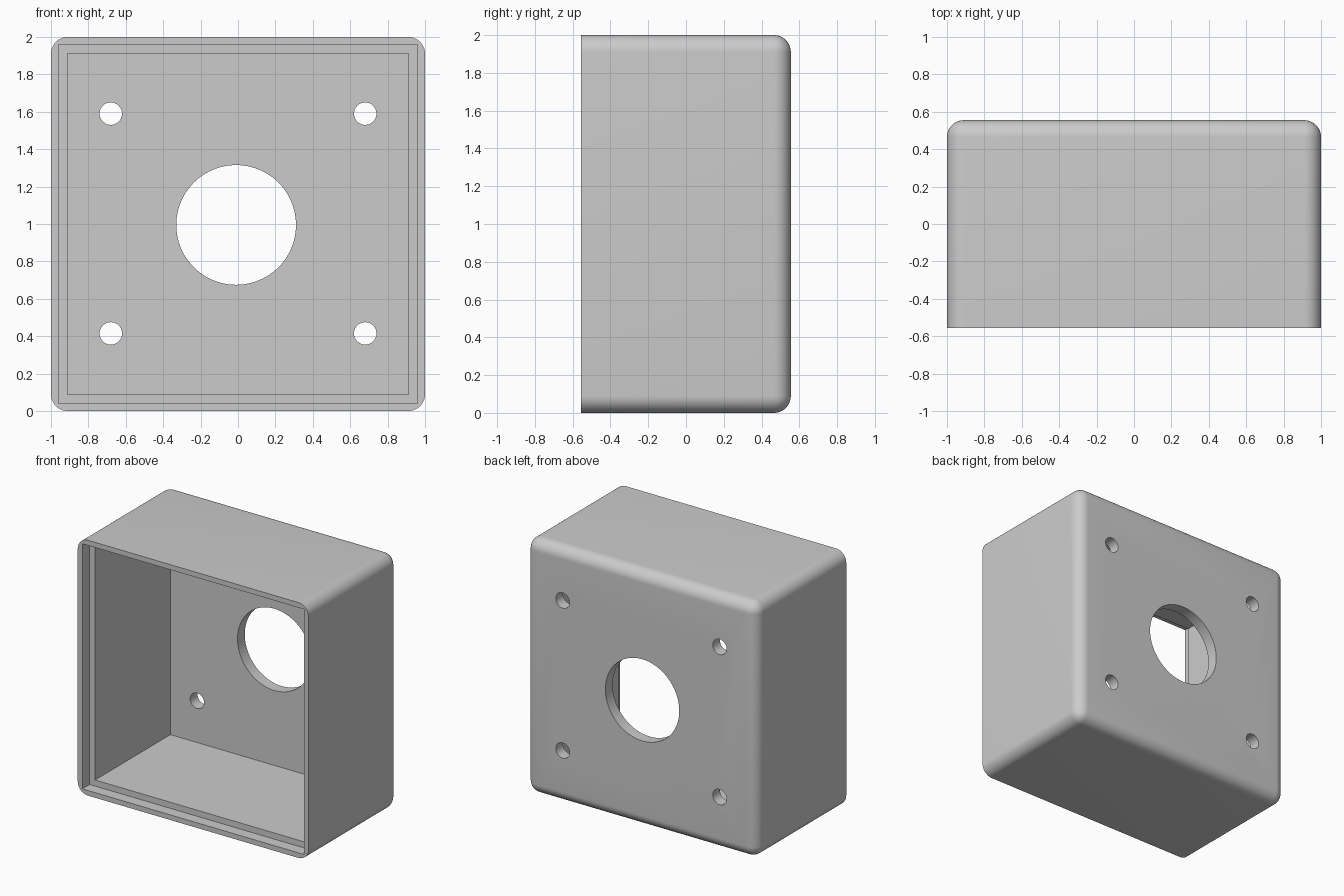
import bpy, bmesh, math

if "Cube" in bpy.data.objects:
    bpy.data.objects.remove(bpy.data.objects["Cube"])

HALF_DEPTH = 0.555
WALL = 0.09
MID = 1.0

grey = bpy.data.materials.new("plain grey")
grey.use_nodes = True
colour = (0.6, 0.6, 0.6, 1)
grey.diffuse_color = colour
grey.node_tree.nodes["Principled BSDF"].inputs["Base Color"].default_value = colour


def box(name, half_width, y0, y1):
    """Square block centred on the enclosure axis, running from y0 to y1."""
    bpy.ops.mesh.primitive_cube_add(size=1, location=(0, (y0 + y1) / 2, MID))
    ob = bpy.context.object
    ob.name = name
    ob.scale = (2 * half_width, y1 - y0, 2 * half_width)
    bpy.ops.object.transform_apply(location=True, rotation=False, scale=True)
    return ob


def drill(name, x, z, radius, sides):
    """Round cutter through the back wall."""
    bpy.ops.mesh.primitive_cylinder_add(
        vertices=sides, radius=radius, depth=0.5,
        location=(x, HALF_DEPTH, z), rotation=(math.pi / 2, 0, 0))
    bpy.context.object.name = name
    return bpy.context.object


# Enclosure body: every edge rounded except the open front rim
body = box("enclosure", 1.0, -HALF_DEPTH, HALF_DEPTH)
body.data.materials.append(grey)
bm = bmesh.new()
bm.from_mesh(body.data)
rounded = [e for e in bm.edges if any(v.co.y > 0 for v in e.verts)]
bmesh.ops.bevel(bm, geom=rounded, offset=WALL, segments=10, profile=0.5,
                affect='EDGES', clamp_overlap=True)
bm.to_mesh(body.data)
bm.free()

# Cavity, lid ledge, cable opening and four screw holes
cutters = [
    box("cavity_cutter", 0.912, -HALF_DEPTH - 0.2, HALF_DEPTH - WALL),
    box("ledge_cutter", 0.96, -HALF_DEPTH - 0.1, -HALF_DEPTH + WALL),
    drill("cable_hole_cutter", -0.01, 0.995, 0.32, 96),
]
for x in (-0.68, 0.68):
    for z in (0.415, 1.59):
        cutters.append(drill("screw_hole_cutter", x, z, 0.06, 40))

bpy.ops.object.select_all(action='DESELECT')
body.select_set(True)
bpy.context.view_layer.objects.active = body
for cutter in cutters:
    cutter.hide_render = True
    mod = body.modifiers.new("cut", 'BOOLEAN')
    mod.operation = 'DIFFERENCE'
    mod.solver = 'EXACT'
    mod.object = cutter
    bpy.ops.object.modifier_apply(modifier=mod.name)
    bpy.data.objects.remove(cutter)

bpy.ops.object.shade_smooth_by_angle(angle=math.radians(30))
